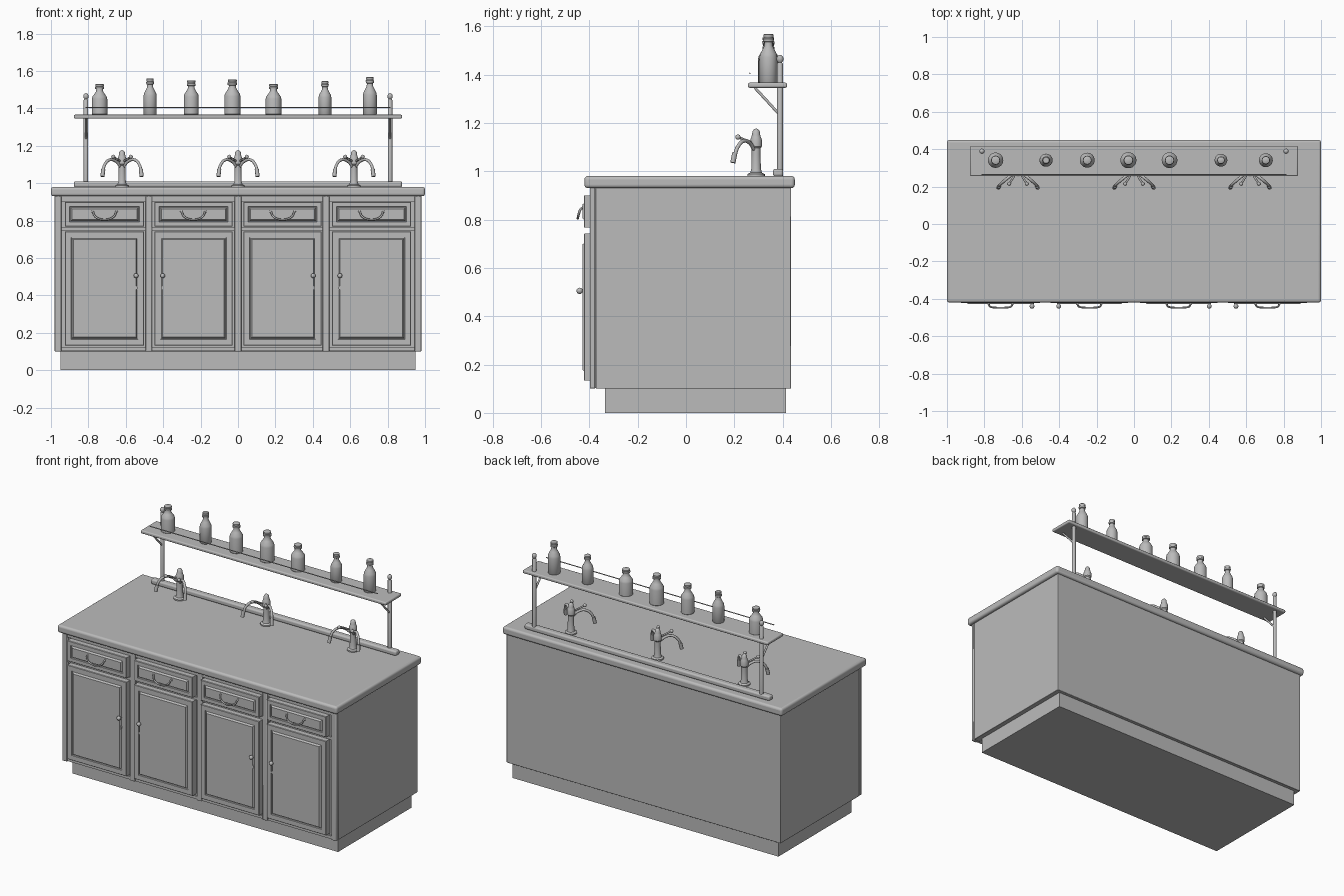
import bpy, bmesh, math
from mathutils import Vector

if "Cube" in bpy.data.objects:
    bpy.data.objects.remove(bpy.data.objects["Cube"])

grey = bpy.data.materials.new("plain_grey")
grey.diffuse_color = (0.5, 0.5, 0.5, 1)
grey.use_nodes = True
grey.node_tree.nodes["Principled BSDF"].inputs["Base Color"].default_value = grey.diffuse_color


def finish(name, bm, bevel=0, seg=2):
    bmesh.ops.recalc_face_normals(bm, faces=bm.faces)
    me = bpy.data.meshes.new(name)
    bm.to_mesh(me)
    bm.free()
    ob = bpy.data.objects.new(name, me)
    bpy.context.collection.objects.link(ob)
    me.materials.append(grey)
    if bevel:
        m = ob.modifiers.new("bevel", 'BEVEL')
        m.width, m.segments = bevel, seg
    smooth(ob)
    return ob


def smooth(ob):
    bpy.ops.object.select_all(action='DESELECT')
    ob.select_set(True)
    bpy.context.view_layer.objects.active = ob
    bpy.ops.object.shade_smooth_by_angle(angle=math.radians(40))


def box_bm(x0, x1, y0, y1, z0, z1):
    bm = bmesh.new()
    bmesh.ops.create_cube(bm, size=1)
    for v in bm.verts:
        v.co = Vector(((x0 + x1) / 2 + v.co.x * (x1 - x0),
                       (y0 + y1) / 2 + v.co.y * (y1 - y0),
                       (z0 + z1) / 2 + v.co.z * (z1 - z0)))
    return bm


def box(name, *dims, bevel=0, seg=2):
    return finish(name, box_bm(*dims), bevel, seg)


def panel(name, x0, x1, z0, z1, border):
    """Front slab with a grooved, raised centre field."""
    bm = box_bm(x0, x1, -0.420, -0.376, z0, z1)
    bm.normal_update()
    f = min(bm.faces, key=lambda q: q.normal.y)
    for thick, depth in ((0.004, 0.003), (border - 0.007, 0), (0.003, -0.006), (0.005, 0),
                         (0.010, 0.012)):
        bmesh.ops.inset_region(bm, faces=[f], thickness=thick, depth=depth)
    return finish(name, bm)


def lathe(name, loc, profile, n=20):
    bm = bmesh.new()
    rings = []
    for r, z in profile:
        rings.append([bm.verts.new((loc[0] + r * math.cos(2 * math.pi * i / n),
                                    loc[1] + r * math.sin(2 * math.pi * i / n),
                                    loc[2] + z)) for i in range(n)])
    for a, b in zip(rings, rings[1:]):
        for i in range(n):
            bm.faces.new((a[i], a[(i + 1) % n], b[(i + 1) % n], b[i]))
    bm.faces.new(rings[0][::-1])
    bm.faces.new(rings[-1])
    return finish(name, bm)


def ball(name, loc, r):
    bm = bmesh.new()
    bmesh.ops.create_uvsphere(bm, u_segments=14, v_segments=10, radius=r)
    bmesh.ops.translate(bm, verts=bm.verts, vec=loc)
    return finish(name, bm)


def tube(name, pts, r, curved=True):
    cu = bpy.data.curves.new(name, 'CURVE')
    cu.dimensions = '3D'
    cu.bevel_depth, cu.bevel_resolution, cu.use_fill_caps = r, 3, True
    cu.resolution_u = 6
    if curved:
        sp = cu.splines.new('BEZIER')
        sp.bezier_points.add(len(pts) - 1)
        for bp, p in zip(sp.bezier_points, pts):
            bp.co = p
            bp.handle_left_type = bp.handle_right_type = 'AUTO'
    else:
        sp = cu.splines.new('POLY')
        sp.points.add(len(pts) - 1)
        for q, p in zip(sp.points, pts):
            q.co = (*p, 1)
    ob = bpy.data.objects.new(name, cu)
    bpy.context.collection.objects.link(ob)
    cu.materials.append(grey)
    bpy.ops.object.select_all(action='DESELECT')
    ob.select_set(True)
    bpy.context.view_layer.objects.active = ob
    bpy.ops.object.convert(target='MESH')
    smooth(bpy.context.view_layer.objects.active)


# Cabinet carcass, plinth and worktop
box("plinth", -0.95, 0.95, -0.335, 0.413, 0, 0.102)
box("cabinet_body", -0.98, 0.98, -0.372, 0.434, 0.10, 0.935, bevel=0.003)
box("worktop", -1, 1, -0.42, 0.45, 0.93, 0.98, bevel=0.014, seg=4)

# Face frame
box("frame_back", -0.97, 0.97, -0.380, -0.371, 0.103, 0.932)
for x0, x1 in ((-0.98, -0.945), (-0.495, -0.46), (-0.018, 0.018), (0.453, 0.488), (0.945, 0.98)):
    box("frame_stile", x0, x1, -0.398, -0.376, 0.10, 0.932, bevel=0.004)
for z0, z1 in ((0.103, 0.122), (0.745, 0.762), (0.903, 0.932)):
    box("frame_rail", -0.95, 0.95, -0.392, -0.376, z0, z1)

# Four bays: drawer, door, bail handle, knob, keyhole
bays = ((-0.925, -0.502, -0.545), (-0.447, -0.030, -0.402),
        (0.030, 0.447, 0.402), (0.502, 0.925, 0.545))
for x0, x1, kx in bays:
    cx = (x0 + x1) / 2
    panel("drawer_front", x0, x1, 0.767, 0.90, 0.038)
    panel("door", x0, x1, 0.133, 0.742, 0.048)
    tube("drawer_handle", [(cx + a * 0.062, -0.425 - d, z) for a, d, z in
         ((-1.05, -0.004, 0.848), (-1, 0.008, 0.846), (-0.85, 0.018, 0.825), (-0.4, 0.022, 0.808),
          (0.4, 0.022, 0.808), (0.85, 0.018, 0.825), (1, 0.008, 0.846), (1.05, -0.004, 0.848))], 0.005)
    for s in (-1, 1):
        ball("handle_rose", (cx + s * 0.064, -0.422, 0.848), 0.010)
    tube("knob_stem", [(kx, -0.41, 0.505), (kx, -0.44, 0.505)], 0.006, False)
    ball("door_knob", (kx, -0.440, 0.505), 0.013)
    tube("keyhole_plate", [(kx, -0.41, 0.44), (kx, -0.427, 0.44)], 0.010, False)

# Back bar, posts and bottle shelf
box("lower_bar", -0.877, 0.877, 0.360, 0.402, 0.978, 1.010, bevel=0.010, seg=3)
box("bottle_shelf", -0.877, 0.877, 0.256, 0.418, 1.345, 1.366, bevel=0.007, seg=3)
for s in (-1, 1):
    x = s * 0.813
    lathe("shelf_post", (x, 0.389, 0), [(0.012, 0.98), (0.012, 1.445), (0.008, 1.45),
          (0.014, 1.458), (0.014, 1.470), (0.008, 1.479), (0.002, 1.481)], 14)
    tube("shelf_bracket", [(x, 0.386, 1.235), (x, 0.345, 1.280), (x, 0.285, 1.345)], 0.006, False)
tube("bottle_guard", [(-0.815, 0.264, 1.405), (0.815, 0.264, 1.405)], 0.003, False)

# Taps with two spouts and two levers each
for tx in (-0.62, 0, 0.62):
    ty = 0.29
    lathe("tap_column", (tx, ty, 0.98), [(0.036, 0), (0.036, 0.008), (0.024, 0.014), (0.020, 0.03),
          (0.018, 0.09), (0.018, 0.115), (0.024, 0.122), (0.024, 0.150), (0.020, 0.160),
          (0.017, 0.170), (0.015, 0.185), (0.009, 0.193), (0.002, 0.196)])
    for s in (-1, 1):
        tube("tap_spout", [(tx + s * a, y, z) for a, y, z in
             ((0.005, 0.285, 1.085), (0.035, 0.262, 1.118), (0.065, 0.238, 1.125),
              (0.092, 0.214, 1.100), (0.103, 0.199, 1.055))], 0.008)
        tube("tap_nozzle", [(tx + s * 0.100, 0.202, 1.075), (tx + s * 0.105, 0.194, 1.035)],
             0.011, False)
        tube("tap_lever", [(tx + s * 0.005, 0.28, 1.115), (tx + s * 0.045, 0.218, 1.140)],
             0.005, False)
        ball("lever_ball", (tx + s * 0.047, 0.215, 1.141), 0.011)

# Bottles: x, radius, top height
outline = ((0.92, 0), (1, 0.02), (1, 0.52), (0.93, 0.59), (0.62, 0.70), (0.46, 0.76), (0.43, 0.83),
           (0.58, 0.845), (0.60, 0.90), (0.50, 0.92), (0.55, 0.94), (0.55, 0.985), (0.45, 1))
for x, r, top in ((-0.74, 0.041, 1.53), (-0.47, 0.035, 1.56), (-0.25, 0.040, 1.55),
                  (-0.03, 0.043, 1.555), (0.19, 0.042, 1.53), (0.465, 0.034, 1.545),
                  (0.705, 0.037, 1.568)):
    lathe("bottle", (x, 0.341, 1.365), [(r * a, (top - 1.365) * h) for a, h in outline], 24)
